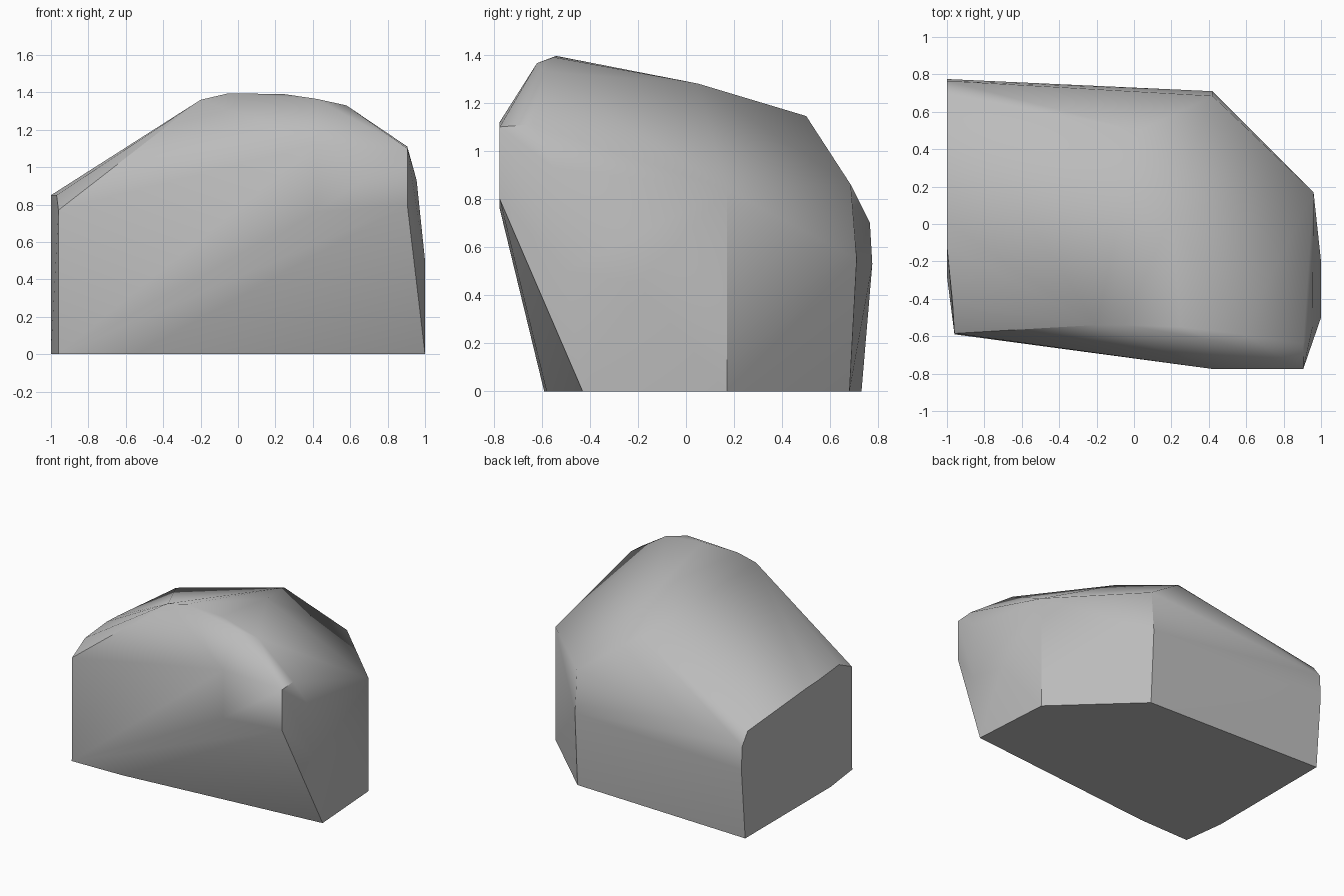
import bpy
import bmesh
import math

cube = bpy.data.objects.get("Cube")
if cube:
    bpy.data.objects.remove(cube, do_unlink=True)

# Stone colour
stone = bpy.data.materials.new("stone grey")
stone.use_nodes = True
grey = (0.5, 0.5, 0.5, 1)
stone.diffuse_color = grey
stone.node_tree.nodes["Principled BSDF"].inputs["Base Color"].default_value = grey

# Corner points of the boulder, by zone
base = [(1, -.43, 0), (.96, .17, 0), (.42, .68, 0), (-1, .73, 0),
        (-1, -.28, 0), (-.96, -.59, 0), (-.55, -.58, 0)]
back = [(.42, .71, .55), (.42, .685, .86), (-1, .775, .53), (-1, .765, .7)]
left_end = [(-1, .7, .79), (-1, .01, .845), (-1, -.12, .85),
            (-.97, -.42, .85), (-.96, -.585, .77)]
right_end = [(.96, .17, .84), (1, -.2, .45), (1, -.5, .5),
             (.955, -.55, .93), (.905, -.64, 1.11)]
front = [(.905, -.775, 1.1), (.905, -.775, .8), (.42, -.775, 1.12), (.42, -.775, .76)]
crown = [(-.2, -.54, 1.36), (-.05, -.54, 1.395), (.25, -.55, 1.39), (.42, -.62, 1.365),
         (.58, -.59, 1.33), (.2, .05, 1.28), (.03, .5, 1.145)]

# Wrap the points in a faceted convex skin
bm = bmesh.new()
for point in base + back + left_end + right_end + front + crown:
    bm.verts.new(point)
bmesh.ops.convex_hull(bm, input=bm.verts[:])
bmesh.ops.delete(bm, geom=[v for v in bm.verts if not v.link_faces], context='VERTS')
bmesh.ops.dissolve_limit(bm, angle_limit=math.radians(1), verts=bm.verts[:], edges=bm.edges[:])
bmesh.ops.recalc_face_normals(bm, faces=bm.faces[:])

# Worn crown edges stay soft, the lower and end edges stay crisp
for face in bm.faces:
    face.smooth = True
for edge in bm.edges:
    mid = (edge.verts[0].co + edge.verts[1].co) / 2
    corner = mid.x > .85 and mid.y < -.6
    worn = mid.z > .82 and mid.x > -.5 and not corner
    edge.smooth = worn or edge.calc_face_angle(0) < math.radians(30)

mesh = bpy.data.meshes.new("boulder")
bm.to_mesh(mesh)
bm.free()
mesh.materials.append(stone)
boulder = bpy.data.objects.new("boulder", mesh)
bpy.context.collection.objects.link(boulder)
